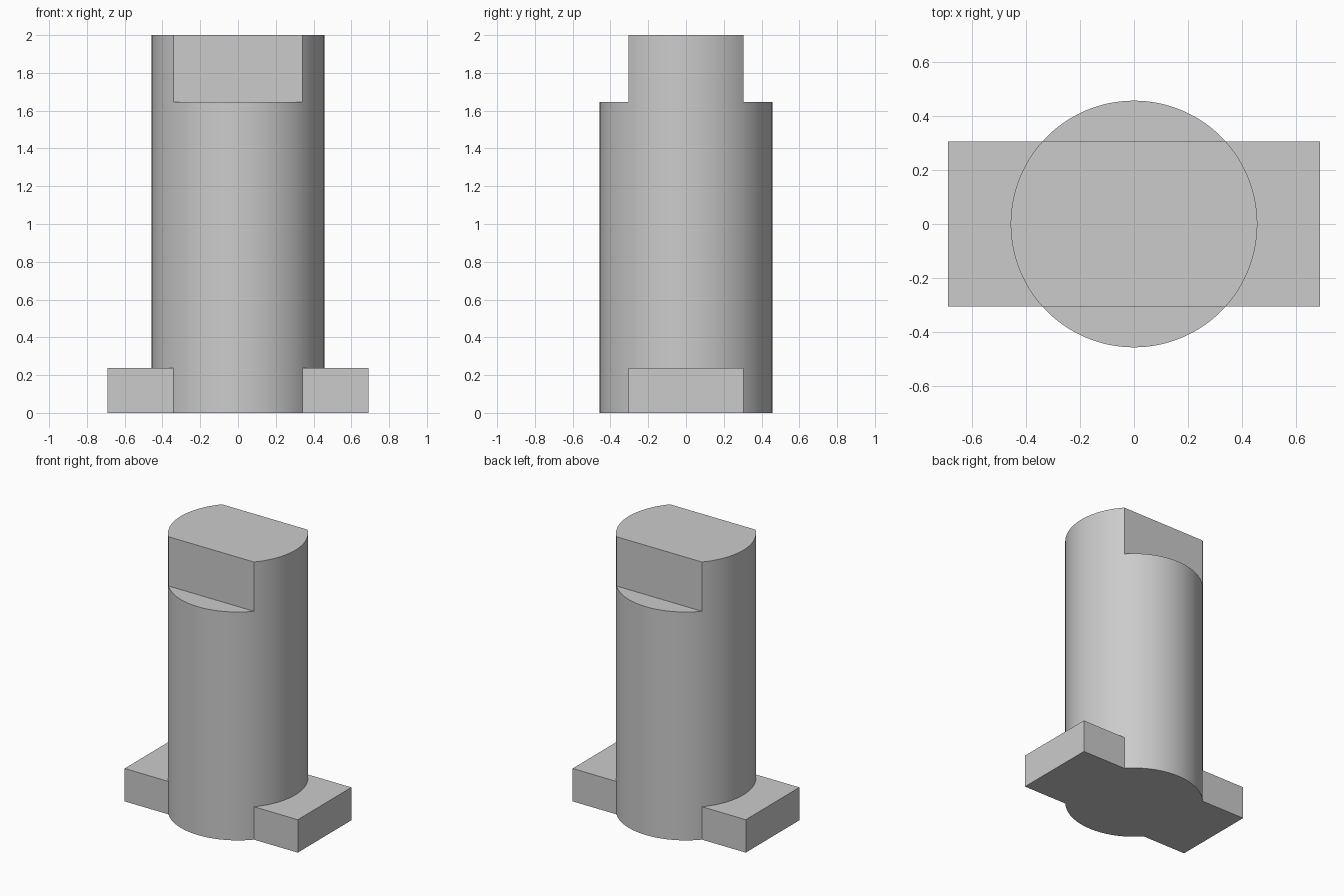
import bpy
import math

cube = bpy.data.objects.get("Cube")
if cube:
    bpy.data.objects.remove(cube, do_unlink=True)

RADIUS = 0.457
HEIGHT = 2.0
FLAT_Y = 0.305      # half width across the flats and of the foot bar
FLAT_Z = 1.645      # where the flats start
FOOT_X = 0.69
FOOT_H = 0.237

metal = bpy.data.materials.new("plain_grey")
metal.use_nodes = True
grey = (0.6, 0.6, 0.6, 1)
metal.diffuse_color = grey
metal.node_tree.nodes["Principled BSDF"].inputs["Base Color"].default_value = grey


def box(name, x, y, z):
    """Box from (min, max) ranges on each axis."""
    ranges = (x, y, z)
    bpy.ops.mesh.primitive_cube_add(size=1, location=[sum(r) / 2 for r in ranges])
    ob = bpy.context.object
    ob.name = name
    ob.scale = [r[1] - r[0] for r in ranges]
    bpy.ops.object.transform_apply(location=True, rotation=False, scale=True)
    ob.data.materials.append(metal)
    return ob


def combine(target, other, operation):
    """Apply a boolean and discard the helper."""
    mod = target.modifiers.new(operation.lower(), 'BOOLEAN')
    mod.operation = operation
    mod.solver = 'EXACT'
    mod.object = other
    bpy.context.view_layer.objects.active = target
    bpy.ops.object.modifier_apply(modifier=mod.name)
    bpy.data.objects.remove(other, do_unlink=True)


# Round shaft
bpy.ops.mesh.primitive_cylinder_add(vertices=128, radius=RADIUS, depth=HEIGHT,
                                    location=(0, 0, HEIGHT / 2))
shaft = bpy.context.object
shaft.name = "shaft_with_foot"
bpy.ops.object.transform_apply(location=True, rotation=False, scale=False)
shaft.data.materials.append(metal)

# Two flats at the top, front and back
for side in (-1, 1):
    y = sorted((side * FLAT_Y, side))
    combine(shaft, box("flat_cutter", (-1, 1), y, (FLAT_Z, HEIGHT + 1)), 'DIFFERENCE')

# Rectangular foot bar through the base
foot = box("foot_bar", (-FOOT_X, FOOT_X), (-FLAT_Y, FLAT_Y), (0, FOOT_H))
combine(shaft, foot, 'UNION')

# Smooth round wall, crisp edges
bpy.ops.object.select_all(action='DESELECT')
shaft.select_set(True)
bpy.context.view_layer.objects.active = shaft
bpy.ops.object.shade_smooth_by_angle(angle=math.radians(30))
